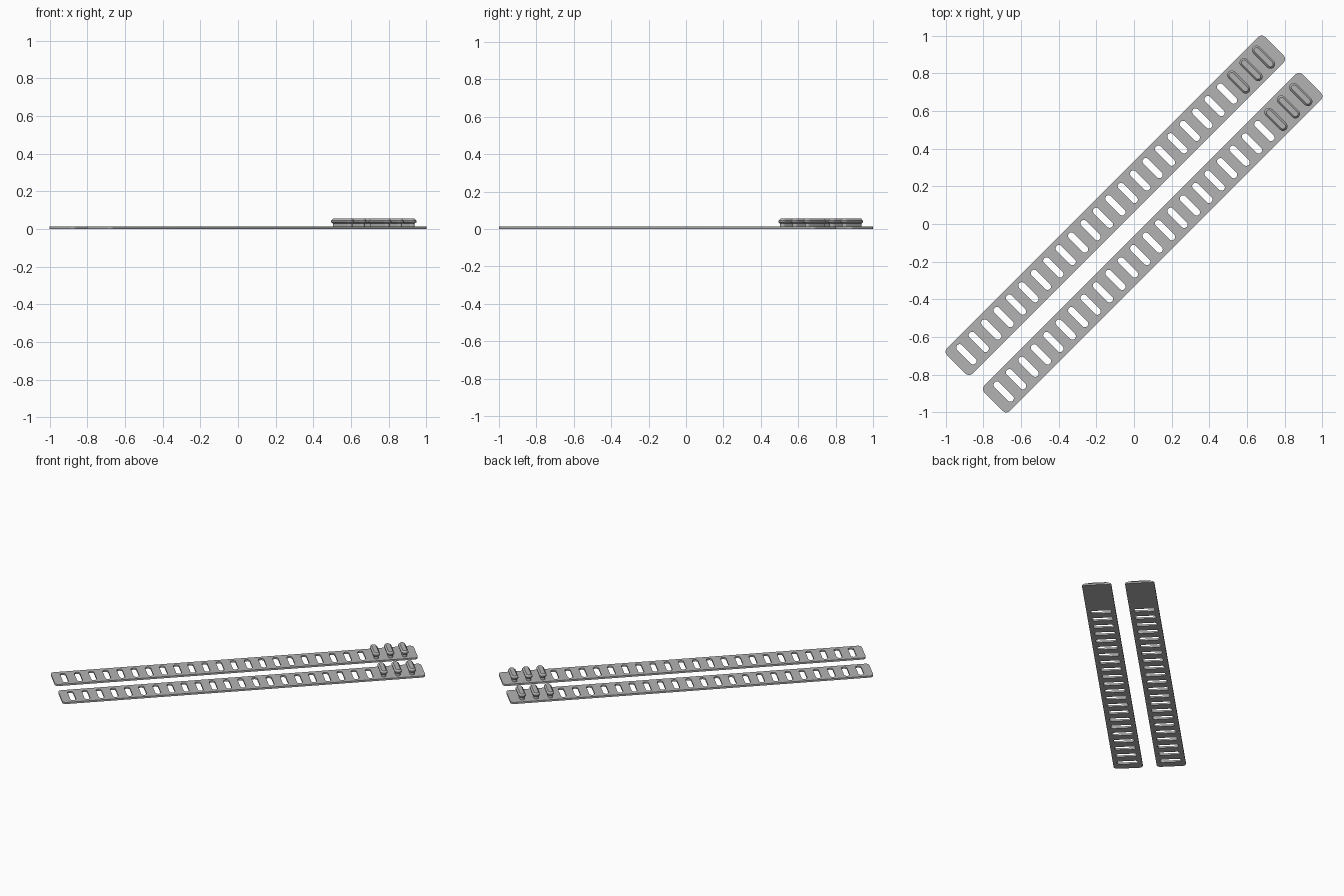
import bpy, bmesh, math
from mathutils import Matrix

if "Cube" in bpy.data.objects:
    bpy.data.objects.remove(bpy.data.objects["Cube"])

# Main sizes, measured along (u) and across (v) each strap
HALF_LEN, WIDTH, THICK, CORNER = 1.194, 0.19, 0.012, 0.025
PITCH, COUNT, PEGS = 0.0932, 25, 3
FIRST = -PITCH * (COUNT - 1) / 2
OFFSET = 0.14
TURN = Matrix.Rotation(math.radians(45), 4, 'Z')

grey = bpy.data.materials.new("grey_plastic")
grey.diffuse_color = (0.45, 0.45, 0.45, 1)
grey.use_nodes = True
grey.node_tree.nodes["Principled BSDF"].inputs["Base Color"].default_value = grey.diffuse_color


def rounded_rect(cu, cv, lu, lv, r, seg=8):
    """Outline of a rounded rectangle; r = half the short side gives a slot."""
    pts = []
    for k, (su, sv) in enumerate([(1, 1), (-1, 1), (-1, -1), (1, -1)]):
        for i in range(seg + 1):
            a = math.pi / 2 * (k + i / seg)
            pts.append((cu + su * (lu / 2 - r) + r * math.cos(a),
                        cv + sv * (lv / 2 - r) + r * math.sin(a)))
    return pts


def finish(ob):
    ob.data.materials.clear()
    ob.data.materials.append(grey)
    bm = bmesh.new()
    bm.from_mesh(ob.data)
    bmesh.ops.remove_doubles(bm, verts=bm.verts, dist=1e-5)
    bmesh.ops.recalc_face_normals(bm, faces=bm.faces)
    bm.to_mesh(ob.data)
    bm.free()
    ob.matrix_world = TURN
    bpy.ops.object.select_all(action='DESELECT')
    ob.select_set(True)
    bpy.context.view_layer.objects.active = ob
    bpy.ops.object.shade_smooth_by_angle(angle=math.radians(30))


def make_strap(name, v):
    """Flat strap with a row of slots, filled and extruded from outlines."""
    cu = bpy.data.curves.new(name, 'CURVE')
    cu.dimensions, cu.fill_mode, cu.extrude = '2D', 'BOTH', THICK / 2
    outlines = [rounded_rect(0, v, 2 * HALF_LEN, WIDTH, CORNER)]
    for i in range(COUNT - PEGS):
        outlines.append(rounded_rect(FIRST + i * PITCH, v, 0.036, 0.137, 0.0179))
    for pts in outlines:
        sp = cu.splines.new('POLY')
        sp.points.add(len(pts) - 1)
        for p, (x, y) in zip(sp.points, pts):
            p.co = (x, y, 0, 1)
        sp.use_cyclic_u = True
    ob = bpy.data.objects.new(name, cu)
    bpy.context.collection.objects.link(ob)
    bpy.ops.object.select_all(action='DESELECT')
    ob.select_set(True)
    bpy.context.view_layer.objects.active = ob
    bpy.ops.object.convert(target='MESH')
    ob = bpy.context.view_layer.objects.active
    ob.data.transform(Matrix.Translation((0, 0, THICK / 2)))
    finish(ob)


def make_peg(name, u, v):
    """Stem with a wider, chamfered cap, lofted through slot-shaped rings."""
    rings = [(0.008, 0.030, 0.135), (0.028, 0.030, 0.135), (0.036, 0.048, 0.153),
             (0.044, 0.048, 0.153), (0.055, 0.028, 0.133)]
    bm = bmesh.new()
    loops = [[bm.verts.new((x, y, z)) for x, y in
              rounded_rect(u, v, w, l, w / 2 - 0.0002)] for z, w, l in rings]
    n = len(loops[0])
    for a, b in zip(loops, loops[1:]):
        for i in range(n):
            j = (i + 1) % n
            bm.faces.new((a[i], a[j], b[j], b[i]))
    bm.faces.new(loops[0][::-1])
    bm.faces.new(loops[-1])
    me = bpy.data.meshes.new(name)
    bm.to_mesh(me)
    bm.free()
    ob = bpy.data.objects.new(name, me)
    bpy.context.collection.objects.link(ob)
    finish(ob)


# Two parallel straps, each with pegs at one end
for side, v in (("left", OFFSET), ("right", -OFFSET)):
    make_strap(side + "_strap", v)
    for k in range(PEGS):
        u = FIRST + (COUNT - PEGS + k) * PITCH - 0.006
        make_peg(f"{side}_peg_{k + 1}", u, v)
